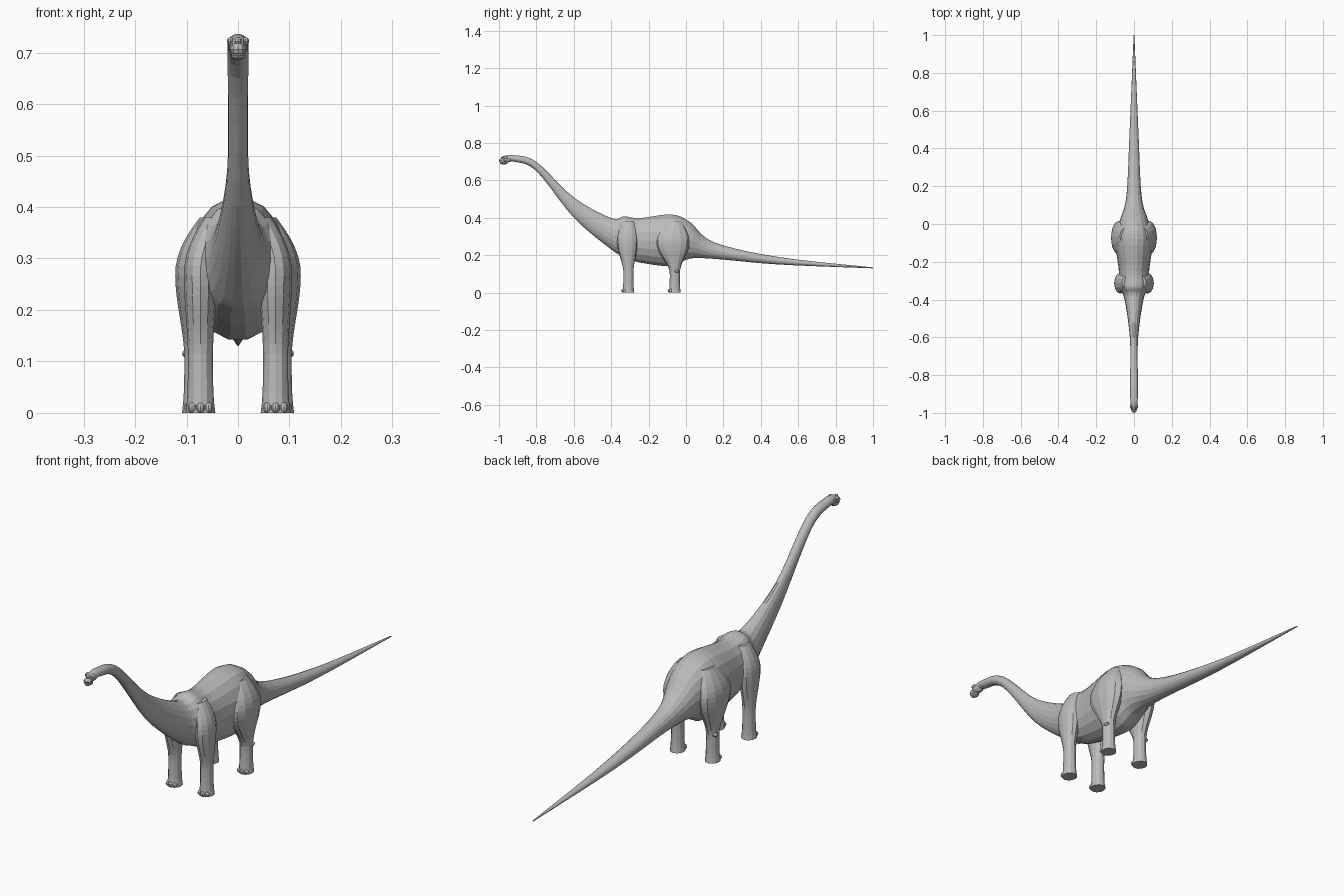
import bpy, bmesh
from math import sin, cos, pi, tau, exp
from mathutils import Vector

cube = bpy.data.objects.get("Cube")
if cube:
    bpy.data.objects.remove(cube)

skin = bpy.data.materials.new("grey skin")
skin.use_nodes = True
grey = (0.5, 0.5, 0.5, 1)
skin.diffuse_color = grey
skin.node_tree.nodes["Principled BSDF"].inputs["Base Color"].default_value = grey


def finish(name, bm):
    """Turn a bmesh into a named, flat-shaded object."""
    bmesh.ops.recalc_face_normals(bm, faces=bm.faces)
    mesh = bpy.data.meshes.new(name)
    bm.to_mesh(mesh)
    bm.free()
    mesh.materials.append(skin)
    obj = bpy.data.objects.new(name, mesh)
    bpy.context.collection.objects.link(obj)


def loft(name, rings):
    """Skin a closed surface over rings of equal point count."""
    bm = bmesh.new()
    rows = [[bm.verts.new(point) for point in ring] for ring in rings]
    for low, high in zip(rows, rows[1:]):
        for i in range(len(low)):
            bm.faces.new((low[i - 1], low[i], high[i], high[i - 1]))
    bm.faces.new(rows[0])
    bm.faces.new(rows[-1])
    bmesh.ops.triangulate(bm, faces=bm.faces)
    finish(name, bm)


def ellipse(centre, across, along, sides):
    """Ring of points around a centre, spanned by two half axes."""
    angles = [tau * i / sides for i in range(sides)]
    return [Vector(centre) + Vector(across) * cos(a) + Vector(along) * sin(a) for a in angles]


def lump(name, centre, size):
    """Small faceted ellipsoid."""
    bm = bmesh.new()
    bmesh.ops.create_uvsphere(bm, u_segments=10, v_segments=6, radius=1)
    bmesh.ops.scale(bm, vec=size, verts=bm.verts)
    bmesh.ops.translate(bm, vec=centre, verts=bm.verts)
    finish(name, bm)


def curve_through(stations, steps):
    """Catmull-Rom interpolation between stations."""
    points = [Vector(s) for s in stations]
    padded = [points[0]] + points + [points[-1]]
    result = []
    for a, b, c, d in zip(padded, padded[1:], padded[2:], padded[3:]):
        start, end = (c - a) / 2, (d - b) / 2
        for k in range(steps):
            t = k / steps
            ease = t * t * (3 - 2 * t)
            result.append(b.lerp(c, ease) + start * t * (1 - t) ** 2 - end * t * t * (1 - t))
    return result + [points[-1]]


def body():
    """Neck, trunk and tail: y, top, bottom and half width at each station."""
    stations = [
        (-.97, .73, .7, .015),
        (-.92, .735, .7, .02),
        (-.8, .7, .65, .02),
        (-.6, .51, .4, .022),
        (-.4, .4, .23, .05),
        (-.33, .41, .19, .08),
        (-.25, .4, .16, .08),
        (-.08, .42, .14, .1),
        (.02, .38, .18, .075),
        (.15, .27, .18, .04),
        (.5, .19, .15, .023),
        (1, .135, .13, .002),
    ]
    rings = []
    for y, top, bottom, half in curve_through(stations, 5):
        centre = (0, y, (top + bottom) / 2)
        rings.append(ellipse(centre, (half, 0, 0), (0, 0, (top - bottom) / 2), 18))
    loft("body", rings)


def leg(name, side, x, y, muscle_width, muscle_depth):
    """Column with a flared foot and a muscle bulge that leans into the trunk."""
    height, levels, knee = 0.38, 20, 0.1
    rings = []
    for i in range(levels + 1):
        z = height * i / levels
        bulge = sin(pi * max(z - knee, 0) / 0.34) ** 2
        lean = max(z - 0.27, 0) / 0.11
        radius = 0.024 + 0.005 * exp(-z / 0.03)
        centre = (side * (x - 0.035 * lean ** 2), y - 0.2 * muscle_depth * bulge, z)
        across = (radius + muscle_width * bulge, 0, 0)
        along = (0, radius * 1.1 + muscle_depth * bulge, 0)
        rings.append(ellipse(centre, across, along, 12))
    loft(name + "_leg", rings)

    # Three blunt toes along the front of the foot
    for label, offset in (("inner", -1), ("middle", 0), ("outer", 1)):
        toe_y = y - 0.028 + 0.006 * abs(offset)
        toe_x = side * (x + 0.016 * offset)
        lump(f"{name}_{label}_toe", (toe_x, toe_y, 0.01), (0.009, 0.01, 0.01))


body()

# Head
lump("skull", (0, -.955, .715), (.019, .032, .019))
lump("muzzle", (0, -.982, .706), (.016, .018, .013))
lump("lower_jaw", (0, -.975, .694), (.014, .021, .009))
lump("nose_crest", (0, -.978, .722), (.008, .012, .008))

# Paired parts
for side_name, side in (("left", 1), ("right", -1)):
    lump(side_name + "_brow", (side * .015, -.965, .722), (.007, .012, .008))
    lump(side_name + "_ankle_knob", (side * .1, -.05, .115), (.009, .014, .008))
    leg(side_name + "_front", side, x=.073, y=-.308, muscle_width=.008, muscle_depth=.028)
    leg(side_name + "_hind", side, x=.08, y=-.06, muscle_width=.018, muscle_depth=.064)
